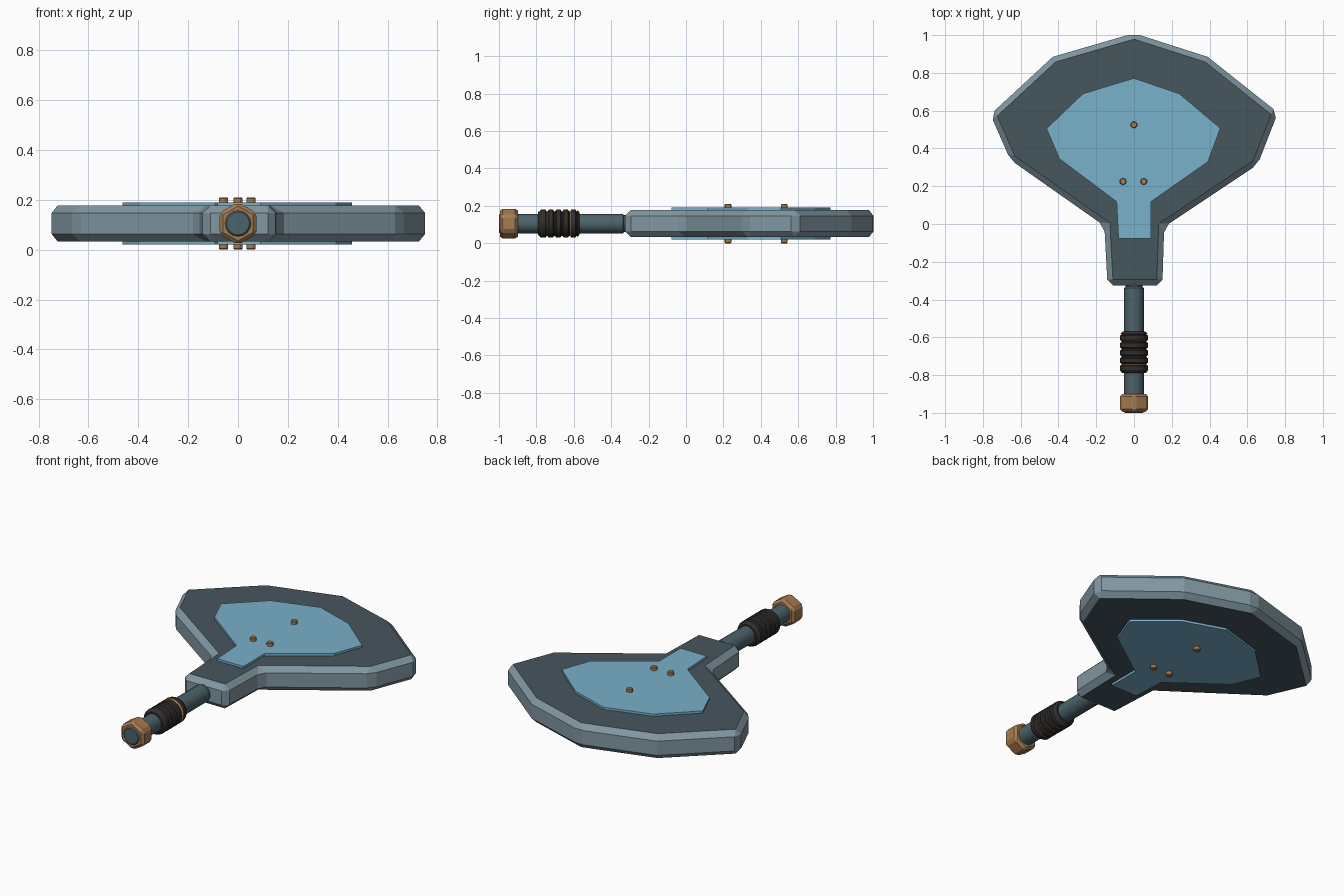
import bpy, bmesh, math
from mathutils import Matrix

cube = bpy.data.objects.get("Cube")
if cube:
    bpy.data.objects.remove(cube, do_unlink=True)

MID = 0.105  # height of the central plane


def material(name, rgb):
    m = bpy.data.materials.new(name)
    m.use_nodes = True
    m.diffuse_color = (*rgb, 1)
    m.node_tree.nodes["Principled BSDF"].inputs["Base Color"].default_value = (*rgb, 1)
    return m


slate = material("dark slate", (0.062, 0.092, 0.108))
rim = material("grey blue rim", (0.22, 0.31, 0.36))
blue = material("light blue panel", (0.19, 0.44, 0.59))
steel = material("teal steel", (0.07, 0.125, 0.145))
rubber = material("black grip", (0.03, 0.027, 0.025))
copper = material("copper", (0.39, 0.2, 0.08))


def finish(name, bm, mats, bevel=0, bevel_mat=-1, smooth=False):
    bmesh.ops.recalc_face_normals(bm, faces=bm.faces)
    me = bpy.data.meshes.new(name)
    bm.to_mesh(me)
    bm.free()
    for m in mats:
        me.materials.append(m)
    ob = bpy.data.objects.new(name, me)
    bpy.context.collection.objects.link(ob)
    if bevel:
        mod = ob.modifiers.new("Bevel", "BEVEL")
        mod.width = bevel
        mod.segments = 1
        mod.limit_method = "ANGLE"
        mod.angle_limit = math.radians(30)
        mod.material = bevel_mat
    if smooth:
        bpy.ops.object.select_all(action="DESELECT")
        ob.select_set(True)
        bpy.context.view_layer.objects.active = ob
        bpy.ops.object.shade_smooth_by_angle(angle=math.radians(30))
    return ob


def slab(name, outline, z0, z1, mats, **kw):
    """Extruded outline; walls take the last material."""
    bm = bmesh.new()
    face = bm.faces.new([bm.verts.new((x, y, z0)) for x, y in outline])
    out = bmesh.ops.extrude_face_region(bm, geom=[face])
    for v in out["geom"]:
        if isinstance(v, bmesh.types.BMVert):
            v.co.z = z1
    bm.normal_update()
    for f in bm.faces:
        f.material_index = 0 if abs(f.normal.z) > 0.5 else len(mats) - 1
    return finish(name, bm, mats, **kw)


def lathe(name, profile, sides, mats, smooth=True, is_accent=None):
    """Revolve (y, radius) pairs around the handle axis, with closed ends."""
    bm = bmesh.new()
    rings = []
    for y, r in profile:
        angles = [2 * math.pi * i / sides for i in range(sides)]
        rings.append([bm.verts.new((r * math.sin(a), y, MID + r * math.cos(a))) for a in angles])
    for k, (a, b) in enumerate(zip(rings, rings[1:])):
        for i in range(sides):
            j = (i + 1) % sides
            f = bm.faces.new((a[i], a[j], b[j], b[i]))
            f.material_index = int(bool(is_accent and is_accent(k)))
    bm.faces.new(rings[0])
    bm.faces.new(rings[-1])
    return finish(name, bm, mats, smooth=smooth)


# Broad paddle head with chamfered rim
head = [(0, 1.01), (0.39, 0.885), (0.762, 0.59), (0.655, 0.315), (0.16, -0.015),
        (0.15, -0.325), (-0.14, -0.325), (-0.157, -0.01), (-0.655, 0.34),
        (-0.76, 0.58), (-0.43, 0.885)]
slab("paddle_head", head, MID - 0.072, MID + 0.072, [slate, rim],
     bevel=0.03, bevel_mat=1)

# Inlaid panels and rivets on both faces
panel = [(0, 0.772), (0.24, 0.69), (0.457, 0.507), (0.392, 0.33), (0.09, 0.118),
         (0.09, -0.078), (-0.082, -0.078), (-0.092, 0.118), (-0.395, 0.345),
         (-0.463, 0.505), (-0.27, 0.69)]
for side, s in (("top", 1), ("bottom", -1)):
    slab(side + "_panel", panel, MID + s * 0.07, MID + s * 0.085, [blue])
    for n, (x, y) in enumerate([(0, 0.525), (-0.058, 0.225), (0.052, 0.225)], 1):
        bm = bmesh.new()
        bmesh.ops.create_cone(bm, cap_ends=True, segments=12, radius1=0.018, radius2=0.018,
                              depth=0.03, matrix=Matrix.Translation((x, y, MID + s * 0.09)))
        finish(f"{side}_rivet_{n}", bm, [copper], bevel=0.004)

# Handle shaft
lathe("handle_shaft", [(-1.0, 0.046), (-0.994, 0.052), (-0.338, 0.052), (-0.332, 0.046),
                       (-0.3, 0.046)], 16, [steel])

# Ribbed grip with a thin copper line near each end
profile = [(-0.79, 0.05), (-0.79, 0.061), (-0.778, 0.072)]
accents = {len(profile) - 2}
pitch, start = 0.04, -0.778
for i in range(5):
    y = start + i * pitch
    profile += [(y + 0.005, 0.075), (y + 0.027, 0.075), (y + 0.032, 0.066), (y + 0.038, 0.066)]
profile += [(-0.582, 0.072), (-0.57, 0.061), (-0.57, 0.05)]
grooves = {5, len(profile) - 8}
lathe("ribbed_grip", profile, 20, [rubber, copper], is_accent=lambda k: k in grooves)

# Hexagonal end nut
bm = bmesh.new()
bmesh.ops.create_cone(bm, cap_ends=True, segments=6, radius1=0.086, radius2=0.086, depth=0.095,
                      matrix=Matrix.Translation((0, -0.9465, MID)) @ Matrix.Rotation(math.pi / 2, 4, "X"))
finish("end_nut", bm, [copper], bevel=0.014)
